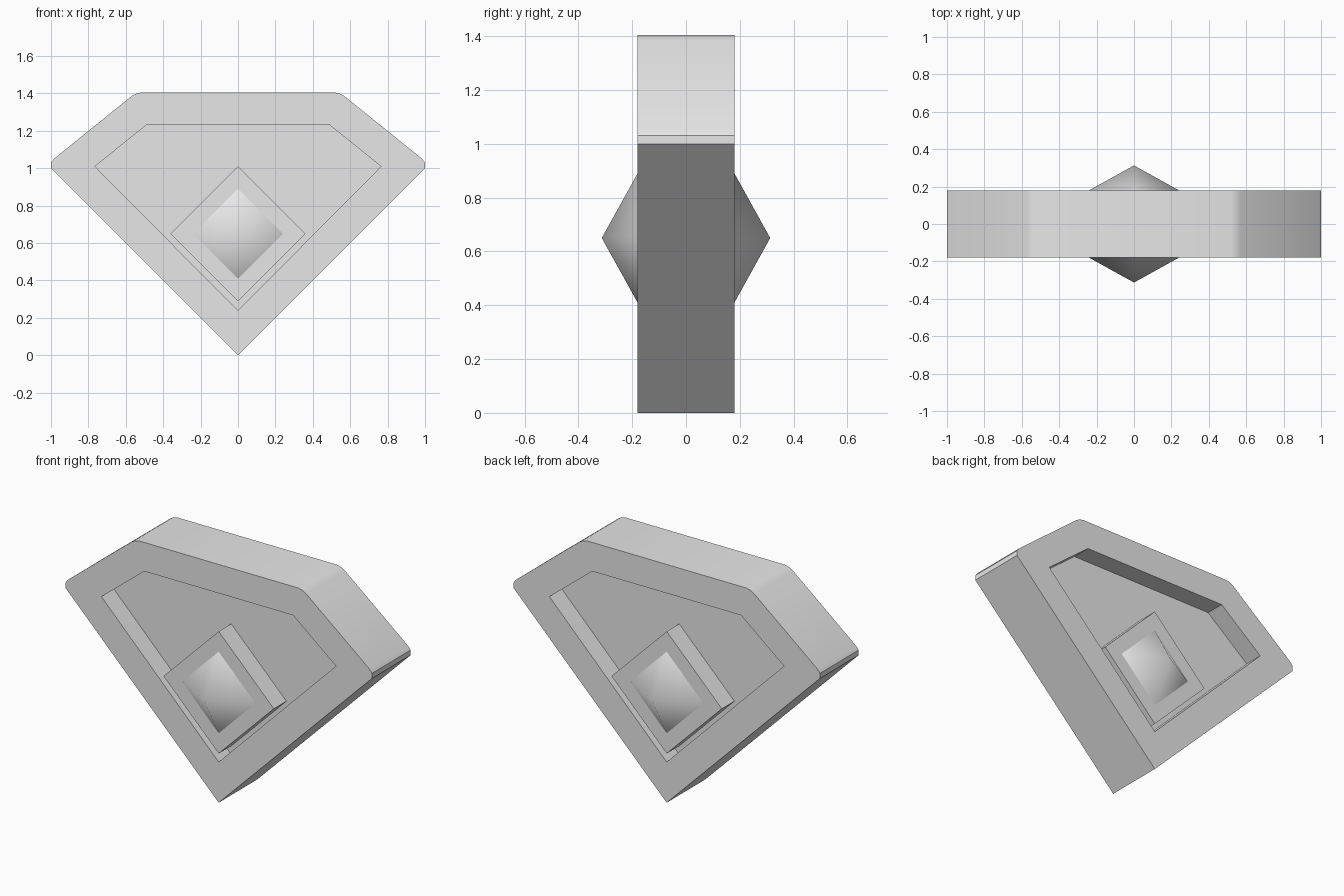
import bpy
import bmesh
import math

cube = bpy.data.objects.get("Cube")
if cube:
    bpy.data.objects.remove(cube, do_unlink=True)

# One plain grey for everything
grey = bpy.data.materials.new("light grey")
grey.use_nodes = True
colour = (0.8, 0.8, 0.8, 1)
grey.diffuse_color = colour
grey.node_tree.nodes["Principled BSDF"].inputs["Base Color"].default_value = colour

HALF = 0.18          # half thickness of the frame
FLOOR = 0.063        # half thickness of the recessed panel
CENTRE_Z = 0.65      # height of the diamond centre


def finish(name, bm, angle):
    bmesh.ops.recalc_face_normals(bm, faces=bm.faces)
    mesh = bpy.data.meshes.new(name)
    bm.to_mesh(mesh)
    bm.free()
    mesh.materials.append(grey)
    obj = bpy.data.objects.new(name, mesh)
    bpy.context.collection.objects.link(obj)
    bpy.ops.object.select_all(action='DESELECT')
    obj.select_set(True)
    bpy.context.view_layer.objects.active = obj
    bpy.ops.object.shade_smooth_by_angle(angle=math.radians(angle))
    return obj


def mirrored(right_side):
    """Close a right-hand outline, listed bottom to top, across x = 0."""
    return right_side + [(-x, z) for x, z in reversed(right_side) if x > 0]


def slab(name, outlines, half):
    """Extrude an outline, with later outlines as holes, along y."""
    bm = bmesh.new()
    edges = []
    for outline in outlines:
        verts = [bm.verts.new((x, -half, z)) for x, z in outline]
        edges += [bm.edges.new((a, b)) for a, b in zip(verts, verts[1:] + verts[:1])]
    bmesh.ops.triangle_fill(bm, use_beauty=True, edges=edges, normal=(0, -1, 0))
    grown = bmesh.ops.extrude_face_region(bm, geom=bm.faces[:])
    moved = [g for g in grown["geom"] if isinstance(g, bmesh.types.BMVert)]
    bmesh.ops.translate(bm, verts=moved, vec=(0, 2 * half, 0))
    return finish(name, bm, 30)


# Cut-gem outline with softened upper corners, and the recess inside it
outer = mirrored([(0, 0), (1, 1), (1, 1.03), (0.985, 1.05),
                  (0.57, 1.385), (0.548, 1.398), (0.52, 1.405)])
inner = mirrored([(0, 0.24), (0.765, 1.01), (0.485, 1.235)])
slab("frame", [outer, inner], HALF)
slab("recessed_panel", [inner], FLOOR)

# Diamond block running through the panel, flush with the frame
R = 0.36
block = mirrored([(0, CENTRE_Z - R), (R, CENTRE_Z), (0, CENTRE_Z + R)])
slab("diamond_block", [block], HALF)

# Smooth four-sided points on the front and the back
for name, side in (("front_gem", -1), ("back_gem", 1)):
    bm = bmesh.new()
    r = 0.24
    base = [bm.verts.new((x * r, side * HALF, CENTRE_Z + z * r))
            for x, z in ((1, 0), (0, 1), (-1, 0), (0, -1))]
    tip = bm.verts.new((0, side * 0.313, CENTRE_Z))
    for a, b in zip(base, base[1:] + base[:1]):
        bm.faces.new((a, b, tip))
    gem = finish(name, bm, 80)
    # Make sure the open shell faces outwards
    if gem.data.polygons[0].normal.y * side < 0:
        gem.data.flip_normals()
